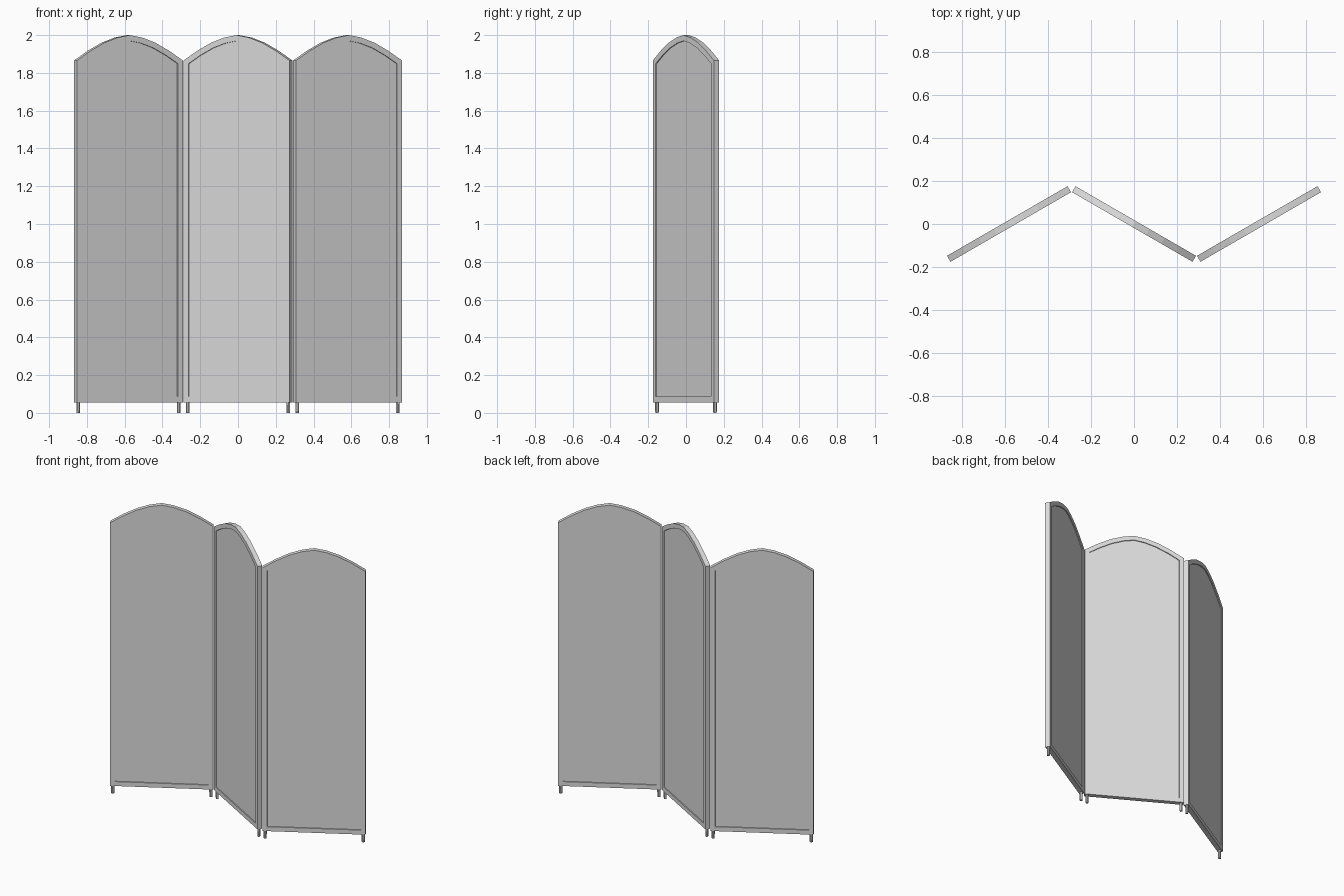
import bpy
import bmesh
from math import radians
from mathutils import Matrix, Vector

cube = bpy.data.objects.get("Cube")
if cube:
    bpy.data.objects.remove(cube, do_unlink=True)

HALF_WIDTH = 0.323
THICKNESS = 0.032
BOTTOM = 0.056
FRAME_WIDTH = 0.03
RECESS = 0.006
LEG_OFFSET = 0.307
SPACING = 0.58
FOLD = radians(30)

grey = bpy.data.materials.new("light_grey")
grey.diffuse_color = (0.72, 0.72, 0.72, 1)
grey.use_nodes = True
grey.node_tree.nodes["Principled BSDF"].inputs["Base Color"].default_value = (0.72, 0.72, 0.72, 1)


def finish(bm, name, matrix):
    bmesh.ops.recalc_face_normals(bm, faces=bm.faces)
    mesh = bpy.data.meshes.new(name)
    bm.to_mesh(mesh)
    bm.free()
    mesh.materials.append(grey)
    obj = bpy.data.objects.new(name, mesh)
    obj.matrix_world = matrix
    bpy.context.collection.objects.link(obj)


def arched_panel(name, matrix):
    # Half of the arched top, mirrored to close the outline
    arch = [(HALF_WIDTH, 1.866), (0.24, 1.917), (0.155, 1.96), (0.075, 1.987)]
    outline = [(-HALF_WIDTH, BOTTOM), (HALF_WIDTH, BOTTOM)] + arch + [(0, 2)]
    outline += [(-x, z) for x, z in reversed(arch)]
    bm = bmesh.new()
    face = bm.faces.new([bm.verts.new((x, -THICKNESS / 2, z)) for x, z in outline])
    result = bmesh.ops.extrude_face_region(bm, geom=[face], use_keep_orig=True)
    moved = [v for v in result["geom"] if isinstance(v, bmesh.types.BMVert)]
    bmesh.ops.translate(bm, verts=moved, vec=Vector((0, THICKNESS, 0)))
    bmesh.ops.recalc_face_normals(bm, faces=bm.faces)

    # Recessed infill on both sides, leaving a raised frame
    sides = [f for f in bm.faces if abs(f.normal.y) > 0.9]
    for side in sides:
        bmesh.ops.inset_region(bm, faces=[side], thickness=FRAME_WIDTH, use_even_offset=True)
        inward = -side.normal.copy()
        bmesh.ops.inset_region(bm, faces=[side], thickness=0.0005, use_even_offset=True)
        bmesh.ops.translate(bm, verts=side.verts[:], vec=inward * RECESS)
    finish(bm, name, matrix)


def leg(name, matrix, x):
    bm = bmesh.new()
    bmesh.ops.create_cone(bm, cap_ends=True, segments=8, radius1=0.0095, radius2=0.0105,
                          depth=BOTTOM, matrix=Matrix.Translation((x, 0, BOTTOM / 2)))
    finish(bm, name, matrix)


# Three panels folded in a zigzag, each on two short legs
for label, offset, turn in (("right", -1, 1), ("middle", 0, -1), ("left", 1, 1)):
    place = Matrix.Translation((offset * SPACING, 0, 0)) @ Matrix.Rotation(turn * FOLD, 4, "Z")
    arched_panel(f"{label}_panel", place)
    for end, sign in (("right", -1), ("left", 1)):
        leg(f"{label}_panel_{end}_leg", place, sign * LEG_OFFSET)
